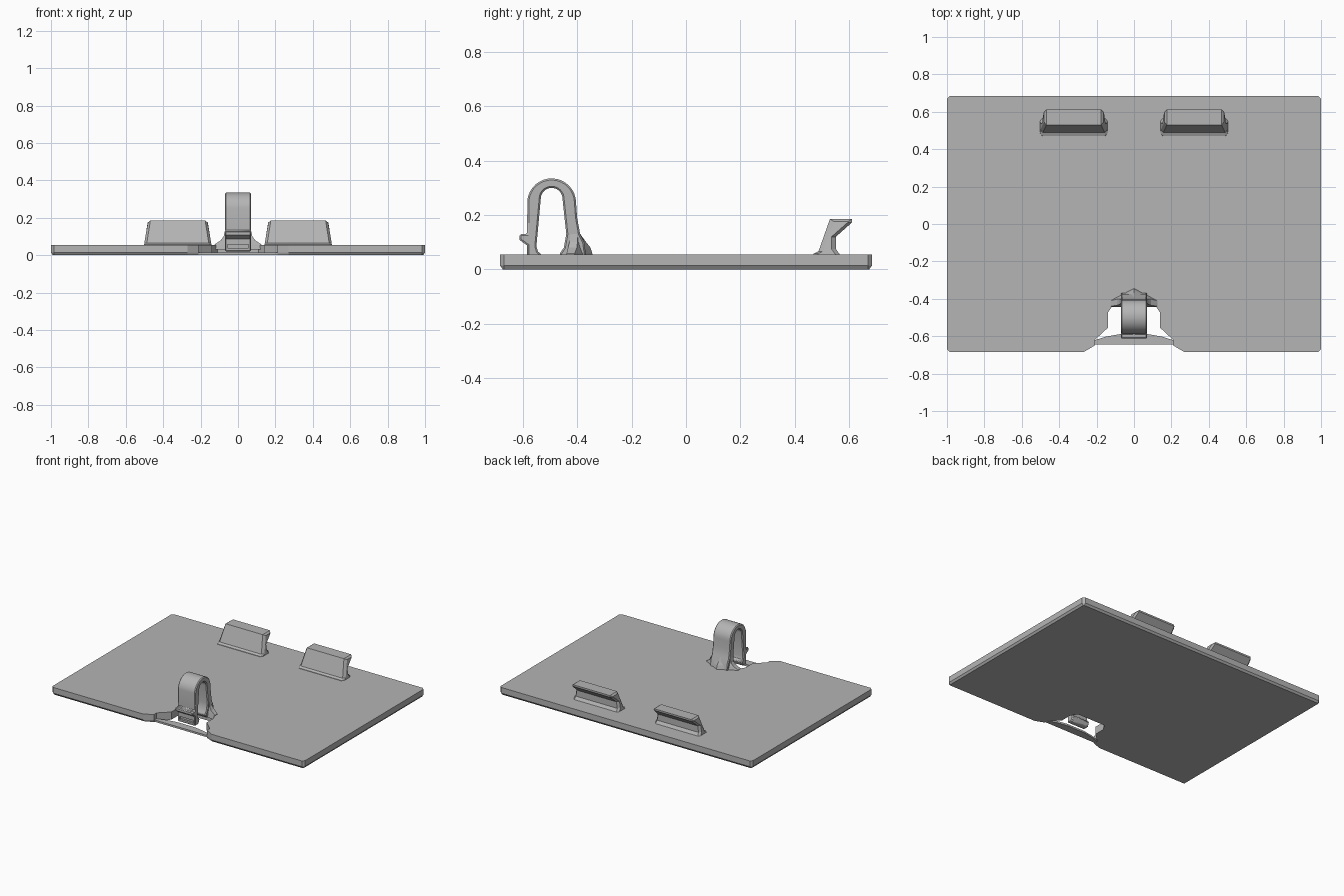
import bpy, bmesh, math

if "Cube" in bpy.data.objects:
    bpy.data.objects.remove(bpy.data.objects["Cube"])

gray = bpy.data.materials.new("light_gray")
gray.diffuse_color = (0.46, 0.46, 0.46, 1)
gray.use_nodes = True
gray.node_tree.nodes["Principled BSDF"].inputs["Base Color"].default_value = gray.diffuse_color


def loft(name, rings, smooth=False):
    """Skin a list of equal-length closed rings and cap both ends."""
    bm = bmesh.new()
    loops = [[bm.verts.new(p) for p in r] for r in rings]
    n = len(loops[0])
    for a, b in zip(loops, loops[1:]):
        for i in range(n):
            j = (i + 1) % n
            bm.faces.new((a[i], a[j], b[j], b[i]))
    bm.faces.new(loops[0][::-1])
    bm.faces.new(loops[-1])
    bmesh.ops.recalc_face_normals(bm, faces=bm.faces)
    me = bpy.data.meshes.new(name)
    bm.to_mesh(me)
    bm.free()
    ob = bpy.data.objects.new(name, me)
    bpy.context.collection.objects.link(ob)
    me.materials.append(gray)
    if smooth:
        bpy.context.view_layer.objects.active = ob
        ob.select_set(True)
        bpy.ops.object.shade_smooth_by_angle(angle=math.radians(30))
        ob.select_set(False)
    return ob


def mirrored(half):
    """Complete a right-hand outline with its left-hand copy."""
    return half + [(-x, y) for x, y in reversed(half)]


# Cover plate with clipped corners, front notch and chamfered lower rim
outline = mirrored([(0.11, -0.43), (0.14, -0.475), (0.14, -0.555), (0.21, -0.62),
                    (0.21, -0.65), (0.27, -0.685), (0.985, -0.685), (1, -0.67),
                    (1, 0.67), (0.985, 0.685)])


def clamp(v, lim):
    return max(-lim, min(lim, v))


loft("cover_plate", [
    [(clamp(x, 0.99), clamp(y, 0.675), 0) for x, y in outline],
    [(x, y, 0.014) for x, y in outline],
    [(x, y, 0.055) for x, y in outline]])

# Thin ledge bridging the notch
ledge = mirrored([(0.07, -0.588), (0.15, -0.602), (0.212, -0.622), (0.212, -0.645)])
loft("notch_ledge", [[(x, y, z) for x, y in ledge] for z in (0.001, 0.014)])


# Spring clip: arched band with a thumb hook on its front leg
def arc(cy, cz, r, a0, a1, n=16):
    return [(cy + r * math.cos(math.radians(a0 + (a1 - a0) * i / n)),
             cz + r * math.sin(math.radians(a0 + (a1 - a0) * i / n)))
            for i in range(n + 1)]


band = [(-0.585, 0.02), (-0.585, 0.088), (-0.613, 0.108), (-0.613, 0.13), (-0.585, 0.13)]
band += arc(-0.495, 0.245, 0.09, 175, 0)
band += [(-0.401, 0.19), (-0.39, 0.13), (-0.375, 0.1), (-0.365, 0.03),
         (-0.45, 0.03), (-0.467, 0.055), (-0.45, 0.08), (-0.441, 0.13)]
band += arc(-0.495, 0.26, 0.04, 0, 180)
band += [(-0.551, 0.085), (-0.545, 0.065), (-0.53, 0.053), (-0.545, 0.02)]
clip = loft("spring_clip", [[(x, y, z) for y, z in band] for x in (-0.07, 0.07)], True)
bev = clip.modifiers.new("edge_chamfer", "BEVEL")
bev.width = 0.006
bev.segments = 1
bev.limit_method = "ANGLE"
bev.angle_limit = math.radians(60)

# Grip slot cut into the front leg
slot = loft("slot_cutter", [[(-0.055, y, z), (0.055, y, z), (0.055, y, z + 0.02),
                             (-0.055, y, z + 0.02)] for y, z in ((-0.63, 0.038), (-0.57, 0.038))])
slot.hide_render = True
slot.hide_viewport = True
cut = clip.modifiers.new("slot", "BOOLEAN")
cut.object = slot
cut.solver = "EXACT"

# Flared root joining the rear leg to the plate
flare = []
for z, x, tip, back, front in ((0.03, 0.13, -0.345, -0.41, -0.445),
                               (0.058, 0.125, -0.345, -0.41, -0.44),
                               (0.08, 0.092, -0.352, -0.402, -0.435),
                               (0.1, 0.077, -0.368, -0.4, -0.43),
                               (0.135, 0.069, -0.393, -0.4, -0.425)):
    flare.append([(0, tip, z), (x, back, z), (x, front, z), (-x, front, z), (-x, back, z)])
loft("clip_root", flare)

# Two rear hook tabs with tapered, chamfered ends
hook = [(0.468, 0.05), (0.47, 0.058), (0.488, 0.066), (0.53, 0.185), (0.612, 0.185),
        (0.612, 0.173), (0.552, 0.12), (0.552, 0.075), (0.57, 0.05)]
for side, cx in (("left", -0.322), ("right", 0.322)):
    rings = []
    for sign, half, inset in ((-1, 0.181, 0.016), (-1, 0.168, 0), (1, 0.168, 0), (1, 0.181, 0.016)):
        rings.append([(cx + sign * (half - 0.16 * (z - 0.05)),
                       y + (inset if y < 0.54 else -inset), z - (inset * 0.6 if z > 0.18 else 0))
                      for y, z in hook])
    loft("hook_tab_" + side, rings)
